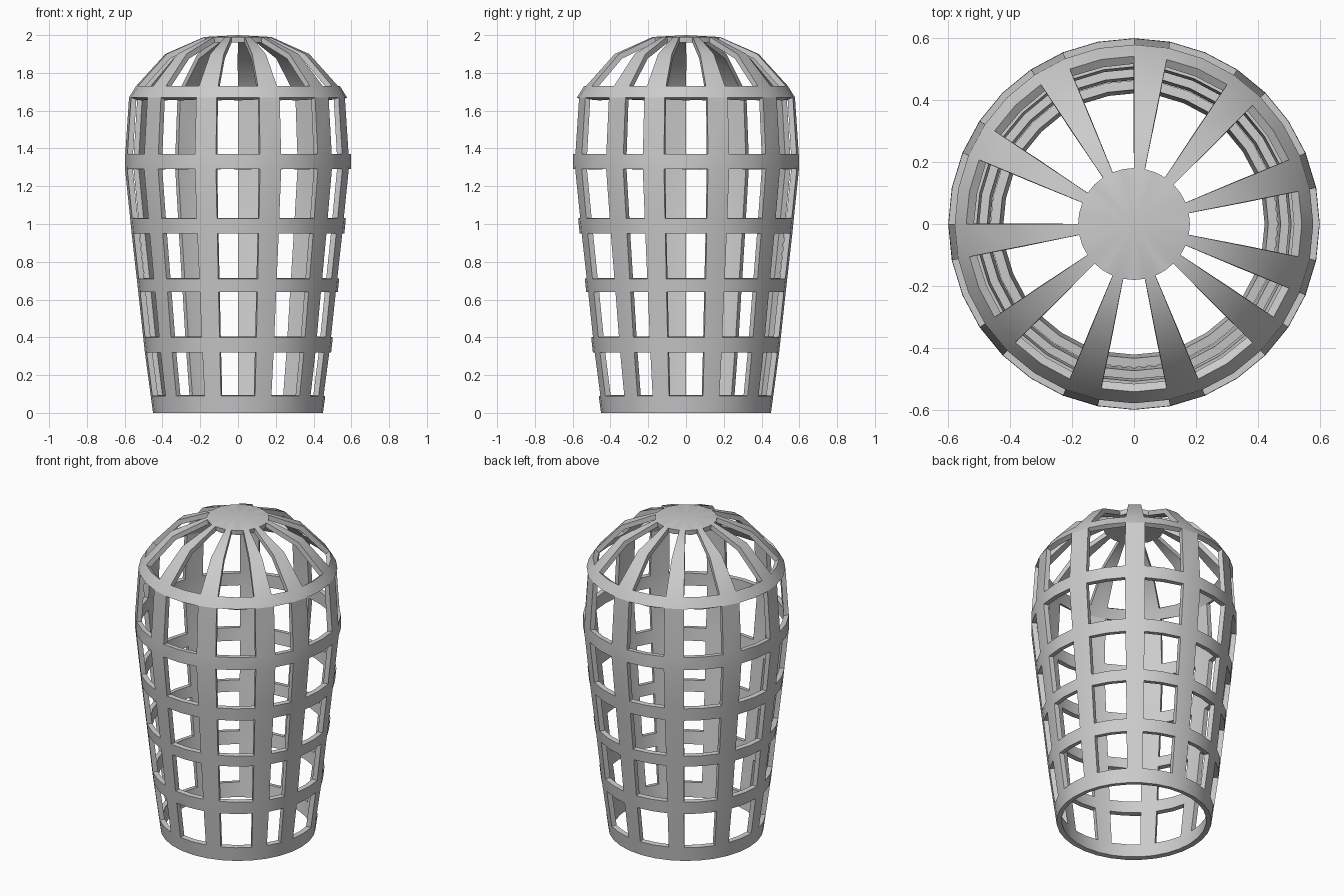
import bpy, bmesh, math

if "Cube" in bpy.data.objects:
    bpy.data.objects.remove(bpy.data.objects["Cube"])

SEG = 32
# Outer profile (radius, z) from the rim to the edge of the cap
PROFILE = [(0.45, 0.0), (0.462, 0.09), (0.493, 0.32), (0.502, 0.40),
           (0.528, 0.64), (0.536, 0.71), (0.563, 0.95), (0.571, 1.03),
           (0.598, 1.29), (0.597, 1.37), (0.577, 1.67), (0.54, 1.73),
           (0.385, 1.90), (0.18, 1.99)]
# Bands of the profile that are pierced by openings
OPEN_BANDS = {1, 3, 5, 7, 9, 11, 12}


def is_rib(k):
    # Every third strip around the shell is a solid rib
    return ((k - 30) % SEG) % 3 == 0


# Pierced shell: rings, ribs and dome spokes in one surface
bm = bmesh.new()
rings = []
for r, z in PROFILE:
    rings.append([bm.verts.new((r * math.cos(2 * math.pi * k / SEG),
                                r * math.sin(2 * math.pi * k / SEG), z))
                  for k in range(SEG)])
for b in range(len(PROFILE) - 1):
    for k in range(SEG):
        if b in OPEN_BANDS and not is_rib(k):
            continue
        n = (k + 1) % SEG
        bm.faces.new((rings[b][k], rings[b][n], rings[b + 1][n], rings[b + 1][k]))

# Cap on top
tip = bm.verts.new((0, 0, 2.0))
for k in range(SEG):
    bm.faces.new((rings[-1][k], rings[-1][(k + 1) % SEG], tip))

mesh = bpy.data.meshes.new("lattice_basket")
bm.to_mesh(mesh)
bm.free()
basket = bpy.data.objects.new("lattice_basket", mesh)
bpy.context.collection.objects.link(basket)

# Wall thickness, grown inwards
wall = basket.modifiers.new("wall", "SOLIDIFY")
wall.thickness = 0.03
wall.offset = -1

bpy.context.view_layer.objects.active = basket
basket.select_set(True)
bpy.ops.object.modifier_apply(modifier="wall")
bpy.ops.object.shade_smooth_by_angle(angle=math.radians(25))
